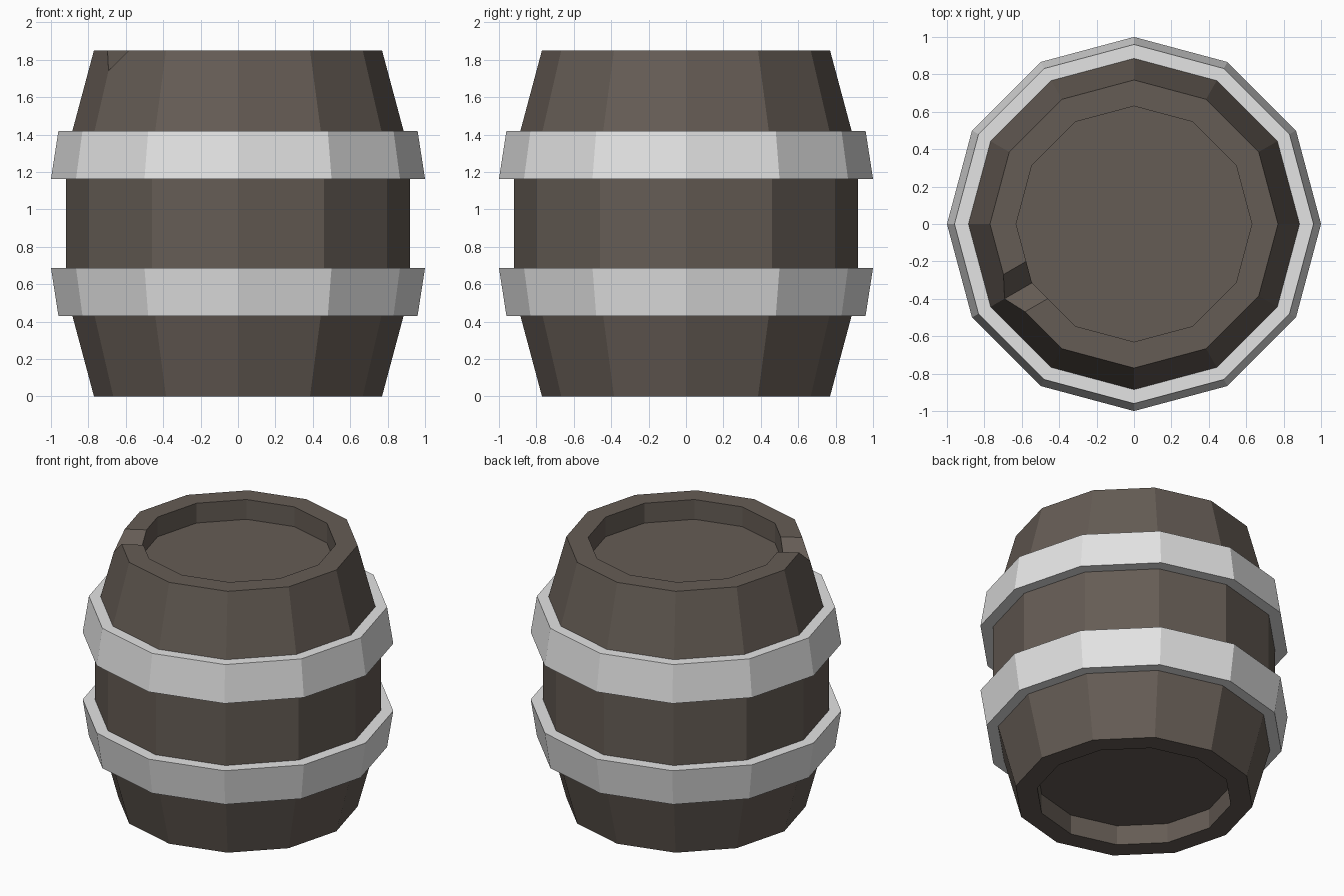
import bpy, bmesh, math
from mathutils import Matrix

if "Cube" in bpy.data.objects:
    bpy.data.objects.remove(bpy.data.objects["Cube"])

SIDES = 12


def material(name, rgb):
    m = bpy.data.materials.new(name)
    m.diffuse_color = (*rgb, 1)
    m.use_nodes = True
    m.node_tree.nodes["Principled BSDF"].inputs["Base Color"].default_value = m.diffuse_color
    return m


wood = material("dark wood", (0.130, 0.107, 0.090))
metal = material("pale metal", (0.77, 0.77, 0.77))


def finish(name, bm, mat):
    bmesh.ops.recalc_face_normals(bm, faces=bm.faces)
    me = bpy.data.meshes.new(name)
    bm.to_mesh(me)
    bm.free()
    me.materials.append(mat)
    ob = bpy.data.objects.new(name, me)
    bpy.context.collection.objects.link(ob)
    return ob


def lathe(name, profile, mat, ring=False):
    """Turn (radius, z) points about z; a ring closes on itself, else the ends are capped."""
    bm = bmesh.new()
    loops = [[bm.verts.new((r * math.cos(a), r * math.sin(a), z))
              for a in (math.tau * i / SIDES for i in range(SIDES))]
             for r, z in profile]
    pairs = list(zip(loops, loops[1:]))
    if ring:
        pairs.append((loops[-1], loops[0]))
    else:
        bm.faces.new(loops[0])
        bm.faces.new(loops[-1])
    for lo, hi in pairs:
        for i in range(SIDES):
            j = (i + 1) % SIDES
            bm.faces.new((lo[i], lo[j], hi[j], hi[i]))
    return finish(name, bm, mat)


# Barrel body with a recessed lid at both ends
H, RECESS = 1.85, 0.14
half = [(0.63, RECESS), (0.63, 0), (0.77, 0), (0.92, 0.56)]
body = lathe("barrel_body", half + [(r, H - z) for r, z in reversed(half)], wood)

# Two hoops, mirrored about mid height
hoop = [(0.86, 0.43), (0.96, 0.43), (1.0, 0.687), (0.90, 0.687)]
lathe("lower_hoop", hoop, metal, ring=True)
lathe("upper_hoop", [(r, H - z) for r, z in hoop], metal, ring=True)

# V-shaped pouring notch cut through the top rim at a corner
bm = bmesh.new()
slope = 0.115 / 0.11
section = [(0, H - 0.11), (0.21 * slope, H + 0.1), (-0.21 * slope, H + 0.1)]
ends = [[bm.verts.new((x, y, z)) for y, z in section] for x in (0.42, 1.0)]
for end in ends:
    bm.faces.new(end)
for i in range(3):
    j = (i + 1) % 3
    bm.faces.new((ends[0][i], ends[0][j], ends[1][j], ends[1][i]))
bmesh.ops.rotate(bm, verts=bm.verts, matrix=Matrix.Rotation(math.radians(210), 3, 'Z'))
cutter = finish("notch_cutter", bm, wood)
cutter.hide_render = True

cut = body.modifiers.new("notch", 'BOOLEAN')
cut.operation = 'DIFFERENCE'
cut.solver = 'EXACT'
cut.object = cutter
bpy.context.view_layer.objects.active = body
bpy.ops.object.modifier_apply(modifier=cut.name)
bpy.data.objects.remove(cutter)
